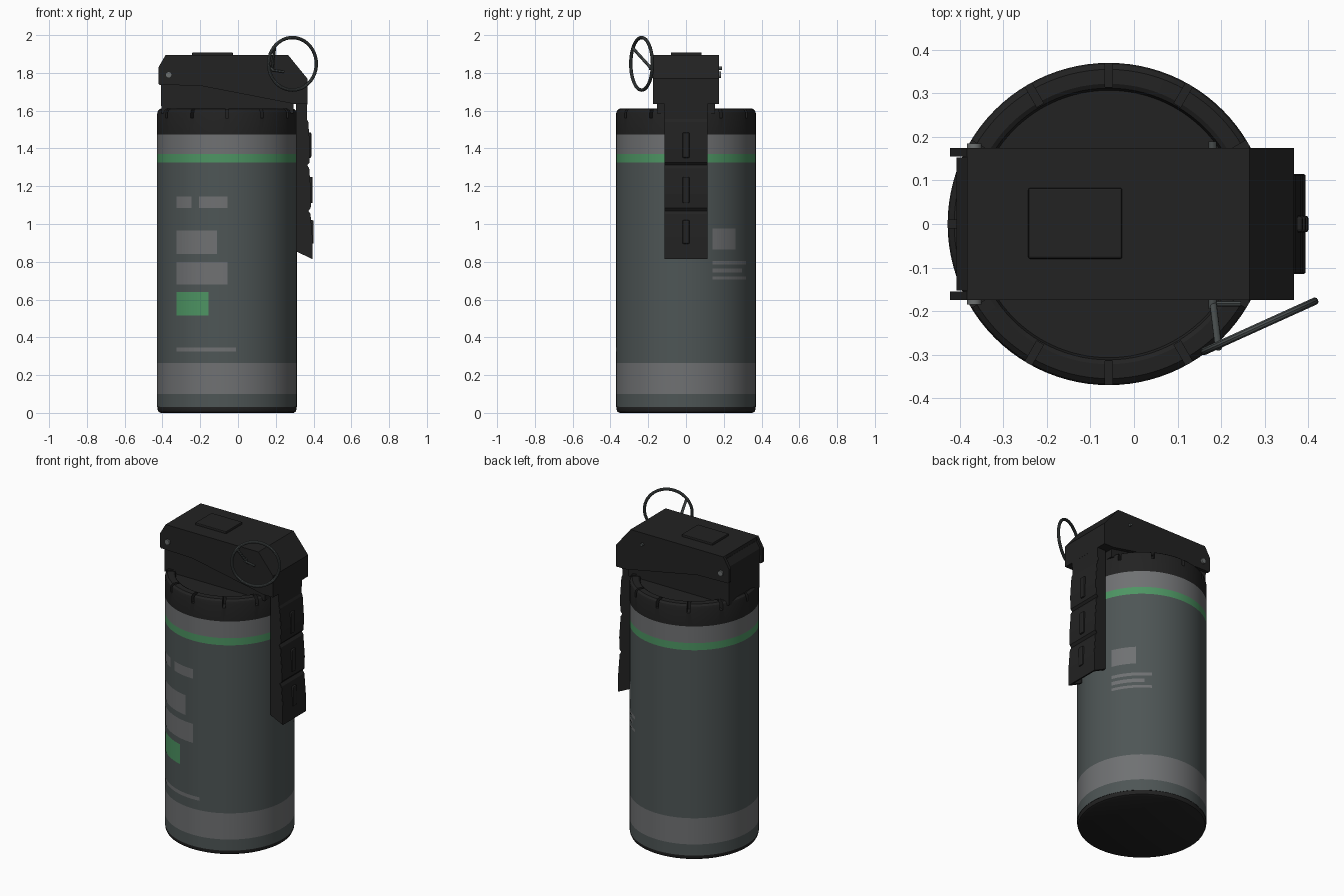
import bpy, bmesh, math
from mathutils import Vector, Matrix

if "Cube" in bpy.data.objects:
    bpy.data.objects.remove(bpy.data.objects["Cube"])

CX, R = -0.058, 0.37          # canister axis and radius


def material(name, rgb):
    m = bpy.data.materials.new(name)
    m.diffuse_color = (*rgb, 1)
    m.use_nodes = True
    m.node_tree.nodes["Principled BSDF"].inputs["Base Color"].default_value = m.diffuse_color
    return m


BLACK = material("matte black", (0.016, 0.016, 0.016))
BODY = material("slate grey", (0.076, 0.092, 0.092))
GREY = material("label grey", (0.16, 0.165, 0.17))
GREEN = material("signal green", (0.075, 0.30, 0.125))
METAL = material("pin metal", (0.065, 0.075, 0.075))
RIVET = material("rivet steel", (0.15, 0.16, 0.16))


def finish(name, bm, mat, smooth=False):
    bmesh.ops.recalc_face_normals(bm, faces=bm.faces)
    me = bpy.data.meshes.new(name)
    bm.to_mesh(me)
    bm.free()
    ob = bpy.data.objects.new(name, me)
    bpy.context.collection.objects.link(ob)
    me.materials.append(mat)
    if smooth:
        smooth_by_angle(ob)
    return ob


def smooth_by_angle(ob):
    bpy.ops.object.select_all(action='DESELECT')
    ob.select_set(True)
    bpy.context.view_layer.objects.active = ob
    bpy.ops.object.shade_smooth_by_angle(angle=math.radians(30))


def lathe(name, profile, mat, steps=96):
    """Spin (radius, z) points around the canister axis."""
    bm = bmesh.new()
    vs = [bm.verts.new((CX + r, 0, z)) for r, z in profile]
    es = [bm.edges.new(p) for p in zip(vs, vs[1:])]
    bmesh.ops.spin(bm, geom=vs + es, cent=(CX, 0, 0), axis=(0, 0, 1),
                   angle=2 * math.pi, steps=steps)
    bmesh.ops.remove_doubles(bm, verts=bm.verts, dist=1e-5)
    return finish(name, bm, mat, True)


def extrude_xz(name, profile, y0, y1, mat, bevel=0):
    """Extrude an (x, z) outline between two y values."""
    bm = bmesh.new()
    f = bm.faces.new([bm.verts.new((x, y0, z)) for x, z in profile])
    g = bmesh.ops.extrude_face_region(bm, geom=[f])["geom"]
    bmesh.ops.translate(bm, vec=(0, y1 - y0, 0),
                        verts=[v for v in g if isinstance(v, bmesh.types.BMVert)])
    if bevel:
        bmesh.ops.bevel(bm, geom=bm.edges[:], offset=bevel, segments=2,
                        affect='EDGES', profile=0.5)
    return finish(name, bm, mat)


def box(name, x, y, z, mat, bevel=0):
    return extrude_xz(name, [(x[0], z[0]), (x[1], z[0]), (x[1], z[1]), (x[0], z[1])],
                      y[0], y[1], mat, bevel)


def rod(name, a, b, r, mat, sides=12):
    a, b = Vector(a), Vector(b)
    d = b - a
    bm = bmesh.new()
    m = Matrix.Translation((a + b) / 2) @ d.to_track_quat('Z', 'Y').to_matrix().to_4x4()
    bmesh.ops.create_cone(bm, cap_ends=True, segments=sides, radius1=r, radius2=r,
                          depth=d.length, matrix=m)
    return finish(name, bm, mat, True)


def label(name, a0, a1, z0, z1, mat):
    """Thin curved plate wrapped on the canister."""
    n, r = 12, R + 0.0015
    bm = bmesh.new()
    cols = []
    for i in range(n + 1):
        a = a0 + (a1 - a0) * i / n
        x, y = CX + r * math.cos(a), r * math.sin(a)
        cols.append([bm.verts.new((x, y, z)) for z in (z0, z1)])
    for p, q in zip(cols, cols[1:]):
        bm.faces.new((p[0], q[0], q[1], p[1]))
    ob = finish(name, bm, mat)
    if ob.data.polygons[0].normal.dot(Vector((math.cos(a0), math.sin(a0), 0))) < 0:
        ob.data.flip_normals()
    return ob


# canister body with painted bands chosen by height
body = lathe("canister_body", [(R, z) for z in (0.03, 0.10, 0.265, 1.325, 1.37, 1.475)], BODY)
body.data.materials.append(GREY)
body.data.materials.append(GREEN)
for p in body.data.polygons:
    z = p.center.z
    p.material_index = 2 if 1.325 < z < 1.37 else 1 if z > 1.37 or 0.10 < z < 0.265 else 0

# base
lathe("base", [(0, 0), (0.352, 0), (0.363, 0.006), (0.368, 0.018), (0.368, 0.03), (R, 0.03)], BLACK)

# cap with twelve radial notches
cap = lathe("cap", [(R, 1.475), (R, 1.585), (0.366, 1.6), (0.355, 1.61), (0.322, 1.612),
                    (0.312, 1.606), (0.307, 1.59), (0, 1.59), (0, 1.475), (R, 1.475)], BLACK)
bm = bmesh.new()
for k in range(12):
    m = (Matrix.Translation((CX, 0, 0)) @ Matrix.Rotation(k * math.pi / 6, 4, 'Z')
         @ Matrix.Translation((0.36, 0, 1.60)) @ Matrix.Diagonal((0.09, 0.018, 0.08, 1)))
    bmesh.ops.create_cube(bm, size=1, matrix=m)
cutter = finish("notch_cutter", bm, BLACK)
cutter.hide_render = True
mod = cap.modifiers.new("notches", 'BOOLEAN')
mod.operation, mod.object, mod.solver = 'DIFFERENCE', cutter, 'EXACT'
bpy.context.view_layer.objects.active = cap
bpy.ops.object.modifier_apply(modifier="notches")
bpy.data.objects.remove(cutter)
smooth_by_angle(cap)

# front labels (x0, x1, z0, z1)
for i, (x0, x1, z0, z1) in enumerate([
        (-0.325, -0.245, 1.085, 1.145), (-0.205, -0.055, 1.085, 1.145),
        (-0.325, -0.11, 0.84, 0.965), (-0.325, -0.055, 0.68, 0.80),
        (-0.325, -0.155, 0.515, 0.64), (-0.325, -0.01, 0.325, 0.347)]):
    a0, a1 = (-math.acos((x - CX) / R) for x in (x0, x1))
    label(f"front_label_{i}", a0, a1, z0, z1, GREEN if i == 4 else GREY)

# side labels (y0, y1, z0, z1)
for i, (y0, y1, z0, z1) in enumerate([
        (0.14, 0.262, 0.865, 0.975), (0.14, 0.317, 0.785, 0.805),
        (0.14, 0.294, 0.742, 0.765), (0.14, 0.317, 0.705, 0.722)]):
    label(f"side_label_{i}", math.asin(y0 / R), math.asin(y1 / R), z0, z1, GREY)

# fuse head: inner block, cover and its two side plates
extrude_xz("fuse_block", [(-0.406, 1.585), (0.295, 1.585), (0.295, 1.80), (-0.36, 1.872),
                          (-0.384, 1.872), (-0.408, 1.83)], -0.153, 0.153, BLACK)
right_end = [(0.265, 1.895), (0.367, 1.77), (0.367, 1.635), (0.30, 1.635), (-0.2, 1.732)]
extrude_xz("cover", [(-0.383, 1.74), (-0.383, 1.895)] + right_end, -0.155, 0.155, BLACK)
for s in (-1, 1):
    extrude_xz("cover_side", [(-0.415, 1.737), (-0.422, 1.745), (-0.422, 1.828), (-0.383, 1.895)]
               + right_end, s * 0.155, s * 0.175, BLACK)
    rod("rivet", (-0.367, s * 0.17, 1.79), (-0.367, s * 0.185, 1.79), 0.017, RIVET, 16)
box("top_plate", (-0.243, -0.027), (-0.08, 0.083), (1.885, 1.909), BLACK, 0.005)

# safety lever: folded channel with stepped segments
outer = [(0.367, 1.65), (0.365, 1.555), (0.372, 1.54), (0.382, 1.40), (0.378, 1.325),
         (0.366, 1.312), (0.377, 1.295), (0.387, 1.16), (0.385, 1.085), (0.373, 1.07),
         (0.384, 1.052), (0.394, 0.93), (0.394, 0.815)]
extrude_xz("lever_plate", outer + [(x - 0.02, z + (0.01 if z < 0.9 else 0))
                                   for x, z in reversed(outer)], -0.113, 0.113, BLACK)
for s in (-1, 1):
    extrude_xz("lever_flange", [(x - 0.002, z) for x, z in outer]
               + [(0.308, 0.855), (0.308, 1.65)], s * 0.095, s * 0.115, BLACK)

# raised ribs on the lever
for x, z0, z1 in ((0.379, 1.35, 1.485), (0.386, 1.11, 1.25), (0.392, 0.895, 1.02)):
    box("lever_rib", (x - 0.02, x + 0.009), (-0.019, 0.019), (z0, z1), BLACK, 0.007)

# pull ring
bm = bmesh.new()
center, tube, big = Vector((0.288, -0.235, 1.848)), 0.009, 0.139
along = Vector((0.265, 0.12, 0)).normalized()
side = Vector((-along.y, along.x, 0))
rings = []
for i in range(48):
    t = 2 * math.pi * i / 48
    out = along * math.cos(t) + Vector((0, 0, math.sin(t)))
    rings.append([bm.verts.new(center + out * big
                  + (out * math.cos(u) + side * math.sin(u)) * tube)
                  for u in (2 * math.pi * j / 10 for j in range(10))])
for i in range(48):
    p, q = rings[i], rings[(i + 1) % 48]
    for j in range(10):
        k = (j + 1) % 10
        bm.faces.new((p[j], q[j], q[k], p[k]))
finish("pull_ring", bm, METAL, True)

# safety pin: shaft through the head, loop arm to the ring, bent end
rod("pin_shaft", (0.18, -0.195, 1.825), (0.18, 0.19, 1.825), 0.009, METAL)
rod("pin_arm", (0.182, -0.185, 1.825), (0.194, -0.285, 1.935), 0.008, METAL)
rod("pin_bent_end", (0.178, -0.183, 1.815), (0.245, -0.183, 1.805), 0.006, METAL)
